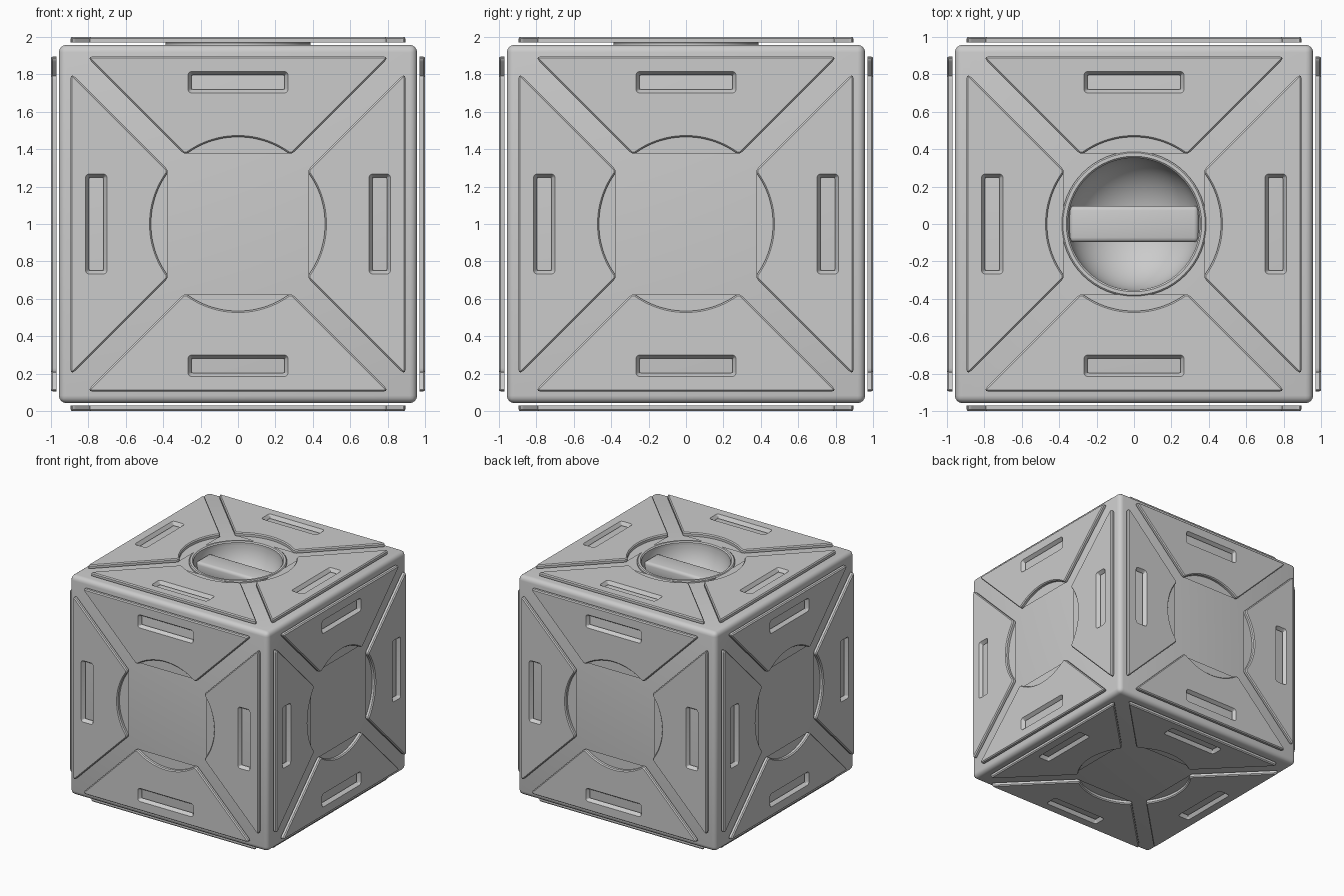
import bpy, bmesh
from math import sin, cos, pi, radians
from mathutils import Matrix, Vector

if "Cube" in bpy.data.objects:
    bpy.data.objects.remove(bpy.data.objects["Cube"])


def finish(ob, angle=35):
    bpy.ops.object.select_all(action='DESELECT')
    ob.select_set(True)
    bpy.context.view_layer.objects.active = ob
    bpy.ops.object.shade_smooth_by_angle(angle=radians(angle))


def add_object(name, bm):
    me = bpy.data.meshes.new(name)
    bmesh.ops.recalc_face_normals(bm, faces=bm.faces)
    bm.to_mesh(me)
    bm.free()
    ob = bpy.data.objects.new(name, me)
    bpy.context.collection.objects.link(ob)
    return ob


def round_corner(prev, p, nxt, r, n=5):
    p = Vector(p)
    a = p + (Vector(prev) - p).normalized() * r
    b = p + (Vector(nxt) - p).normalized() * r
    ts = [i / n for i in range(n + 1)]
    return [a * (1 - t) ** 2 + p * 2 * t * (1 - t) + b * t * t for t in ts]


def inset(loop, d):
    # shrink a counter-clockwise loop by d
    out = []
    for i, p in enumerate(loop):
        t = (loop[(i + 1) % len(loop)] - loop[i - 1]).normalized()
        out.append(p + Vector((-t.y, t.x)) * d)
    return out


def box_mesh(name, size, loc, bevel, segments):
    bm = bmesh.new()
    bmesh.ops.create_cube(bm, size=1)
    bmesh.ops.scale(bm, vec=size, verts=bm.verts)
    bmesh.ops.bevel(bm, geom=bm.edges[:], offset=bevel, segments=segments,
                    profile=0.5, affect='EDGES')
    ob = add_object(name, bm)
    ob.location = loc
    return ob


# core body with a round bowl sunk in the top
core = box_mesh("core_body", (1.914, 1.914, 1.914), (0, 0, 1), 0.04, 4)
bpy.ops.mesh.primitive_uv_sphere_add(segments=64, ring_count=32, radius=0.355,
                                     location=(0, 0, 1.957))
cutter = bpy.context.object
cutter.name = "bowl_cutter"
cutter.scale.z = 0.9
cutter.hide_render = True
mod = core.modifiers.new("bowl", 'BOOLEAN')
mod.operation = 'DIFFERENCE'
mod.solver = 'EXACT'
mod.object = cutter
bpy.context.view_layer.objects.active = core
bpy.ops.object.modifier_apply(modifier=mod.name)
bpy.data.objects.remove(cutter)
finish(core)

# raised rim around the bowl
bm = bmesh.new()
profile = [(0.388, 1.945), (0.388, 1.968), (0.38, 1.975), (0.362, 1.975),
           (0.353, 1.966), (0.353, 1.945)]
vs = [bm.verts.new((r, 0, z)) for r, z in profile]
es = [bm.edges.new((vs[i], vs[(i + 1) % len(vs)])) for i in range(len(vs))]
bmesh.ops.spin(bm, geom=vs + es, cent=(0, 0, 0), axis=(0, 0, 1),
               angle=2 * pi, steps=64)
bmesh.ops.remove_doubles(bm, verts=bm.verts, dist=1e-4)
finish(add_object("bowl_rim", bm))

# grip bar across the bowl
finish(box_mesh("grip_bar", (0.69, 0.195, 0.12), (0, 0, 1.85), 0.025, 3))

# one raised panel: trapezoid with arc inner edge and a slot
corners = [(0.2835, 0.3685), (0.81, 0.895), (-0.81, 0.895), (-0.2835, 0.3685)]
arc = [Vector((0.465 * sin(a), 0.465 * cos(a)))
       for a in (radians(-33 + 66 * i / 20) for i in range(21))]
outline = round_corner(arc[-1], corners[0], corners[1], 0.025)
outline += round_corner(corners[0], corners[1], corners[2], 0.04)
outline += round_corner(corners[1], corners[2], corners[3], 0.04)
outline += round_corner(corners[2], corners[3], arc[0], 0.025)
outline += arc

rect = [(-0.268, 0.70), (0.268, 0.70), (0.268, 0.815), (-0.268, 0.815)]
slot = []
for i in range(4):
    slot += round_corner(rect[i - 1], rect[i], rect[(i + 1) % 4], 0.025, 4)

bm = bmesh.new()


def ring(loop, z):
    v = [bm.verts.new((p.x, p.y, z)) for p in loop]
    return [bm.edges.new((v[i], v[(i + 1) % len(v)])) for i in range(len(v))]


def bridge(a, b):
    for ea, eb in zip(a, b):
        bm.faces.new((ea.verts[0], ea.verts[1], eb.verts[1], eb.verts[0]))


outer = [ring(outline, 0.97), ring(outline, 0.991), ring(inset(outline, 0.008), 1.0)]
inner = [ring(inset(slot, 0.02), 0.97), ring(slot, 1.0)]
for rings in (outer, inner):
    for a, b in zip(rings, rings[1:]):
        bridge(a, b)
for k in (0, -1):
    bmesh.ops.triangle_fill(bm, edges=outer[k] + inner[k], use_beauty=True,
                            use_dissolve=False)
panel = add_object("panel_top", bm)
finish(panel, 30)

# four panels on each of the six faces
sides = {"top": Matrix(), "bottom": Matrix.Rotation(pi, 4, 'X'),
         "front": Matrix.Rotation(pi / 2, 4, 'X'),
         "back": Matrix.Rotation(-pi / 2, 4, 'X'),
         "right": Matrix.Rotation(pi / 2, 4, 'Y'),
         "left": Matrix.Rotation(-pi / 2, 4, 'Y')}
for side, rot in sides.items():
    for k in range(4):
        ob = panel.copy()
        ob.name = f"panel_{side}_{k + 1}"
        ob.matrix_world = (Matrix.Translation((0, 0, 1)) @ rot
                           @ Matrix.Rotation(k * pi / 2, 4, 'Z'))
        bpy.context.collection.objects.link(ob)
bpy.data.objects.remove(panel)
